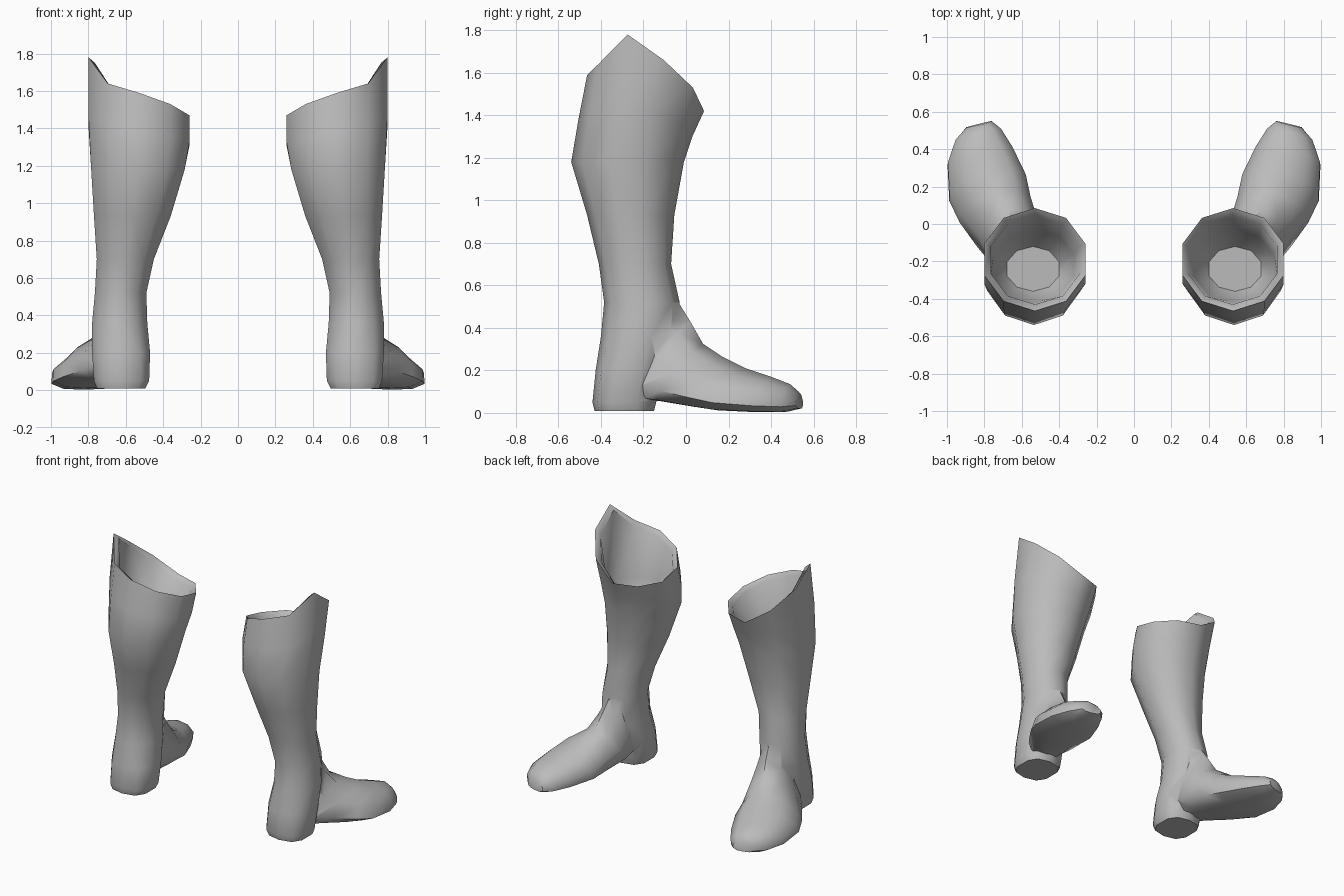
import bpy, bmesh, math
from mathutils import Vector

cube = bpy.data.objects.get("Cube")
if cube:
    bpy.data.objects.remove(cube, do_unlink=True)

SIDES = 10
ANGLES = [math.radians(-90 + 360 / SIDES * i) for i in range(SIDES)]
# Height of the slanted cuff, starting at the back and going round the outside
RIM = [1.59, 1.64, 1.78, 1.66, 1.53, 1.42, 1.42, 1.43, 1.47, 1.53]

grey = bpy.data.materials.new("plain grey")
grey.use_nodes = True
grey.diffuse_color = (0.5, 0.5, 0.5, 1)
grey.node_tree.nodes["Principled BSDF"].inputs["Base Color"].default_value = (0.5, 0.5, 0.5, 1)


def power(v, p):
    return math.copysign(abs(v) ** p, v)


def level_ring(heights, x0, x1, y0, y1, p=1.0):
    """Ring round the leg, filling the given x and y limits."""
    widest = math.cos(math.radians(18)) ** p
    return [Vector(((x0 + x1) / 2 + (x1 - x0) / 2 * power(math.cos(a), p) / widest,
                    (y0 + y1) / 2 + (y1 - y0) / 2 * power(math.sin(a), p), z))
            for a, z in zip(ANGLES, heights)]


def foot_ring(top, sole, half_width):
    """D-shaped section, flat at the sole and widest just above it."""
    top, sole = Vector(top), Vector(sole)
    across = Vector((0.97, -0.236, 0))
    return [sole.lerp(top, ((math.sin(a) + 1) / 2) ** 1.6)
            + across * (half_width * math.cos(a) / 0.951) for a in ANGLES]


def loft(name, rings):
    """Closed skin through a list of rings."""
    bm = bmesh.new()
    rows = [[bm.verts.new(v) for v in ring] for ring in rings]
    for low, high in zip(rows, rows[1:]):
        for i in range(SIDES):
            j = (i + 1) % SIDES
            bm.faces.new((low[i], low[j], high[j], high[i]))
    bm.faces.new(rows[0][::-1])
    bm.faces.new(rows[-1])
    bmesh.ops.recalc_face_normals(bm, faces=bm.faces)
    mesh = bpy.data.meshes.new(name)
    bm.to_mesh(mesh)
    bm.free()
    mesh.materials.append(grey)
    obj = bpy.data.objects.new(name, mesh)
    bpy.context.collection.objects.link(obj)
    return obj


def activate(obj):
    bpy.ops.object.select_all(action="DESELECT")
    obj.select_set(True)
    bpy.context.view_layer.objects.active = obj


# Leg and heel: height, inner x, outer x, back y, front y, squareness
leg = [
    (0.01, 0.495, 0.755, -0.43, -0.15, 0.75),
    (0.05, 0.475, 0.77, -0.44, -0.14, 0.75),
    (0.20, 0.47, 0.78, -0.425, -0.10, 0.85),
    (0.36, 0.485, 0.78, -0.40, -0.04, 1),
    (0.52, 0.49, 0.765, -0.385, -0.03, 1),
    (0.70, 0.45, 0.755, -0.41, -0.07, 1),
    (0.93, 0.36, 0.77, -0.465, -0.055, 1),
    (1.18, 0.285, 0.785, -0.54, -0.01, 1),
]
rings = [level_ring([z] * SIDES, *size) for z, *size in leg]

# Cuff, lip and the hollow inside
rings += [
    level_ring([1.18 + (z - 1.18) * 0.5 for z in RIM], 0.26, 0.80, -0.505, 0.03),
    level_ring(RIM, 0.26, 0.80, -0.465, 0.085),
    level_ring([z - 0.03 for z in RIM], 0.29, 0.765, -0.43, 0.045),
    level_ring([1.25] * SIDES, 0.32, 0.75, -0.42, -0.03),
    level_ring([1.13] * SIDES, 0.40, 0.68, -0.36, -0.12),
]
boot = loft("left_boot", rings)

# Foot: instep point, sole point, half width, from ankle to toe
foot = loft("foot", [foot_ring(*r) for r in [
    ((0.63, -0.06, 0.56), (0.63, -0.24, 0.12), 0.10),
    ((0.65, 0.02, 0.43), (0.64, -0.22, 0.065), 0.13),
    ((0.67, 0.08, 0.325), (0.68, -0.12, 0.055), 0.165),
    ((0.74, 0.17, 0.265), (0.745, 0.03, 0.03), 0.195),
    ((0.78, 0.28, 0.21), (0.785, 0.15, 0.012), 0.21),
    ((0.82, 0.40, 0.17), (0.825, 0.34, 0.003), 0.178),
    ((0.83, 0.49, 0.135), (0.835, 0.47, 0.005), 0.125),
    ((0.825, 0.53, 0.10), (0.83, 0.535, 0.02), 0.07),
]])

# Merge the foot into the leg
union = boot.modifiers.new("union", "BOOLEAN")
union.operation = "UNION"
union.solver = "EXACT"
union.object = foot
activate(boot)
bpy.ops.object.modifier_apply(modifier="union")
bpy.data.objects.remove(foot, do_unlink=True)

# Mirrored right boot
right = boot.copy()
right.name = "right_boot"
right.data = boot.data.copy()
for v in right.data.vertices:
    v.co.x *= -1
right.data.flip_normals()
bpy.context.collection.objects.link(right)

for obj in (boot, right):
    activate(obj)
    bpy.ops.object.shade_smooth_by_angle(angle=math.radians(50))
